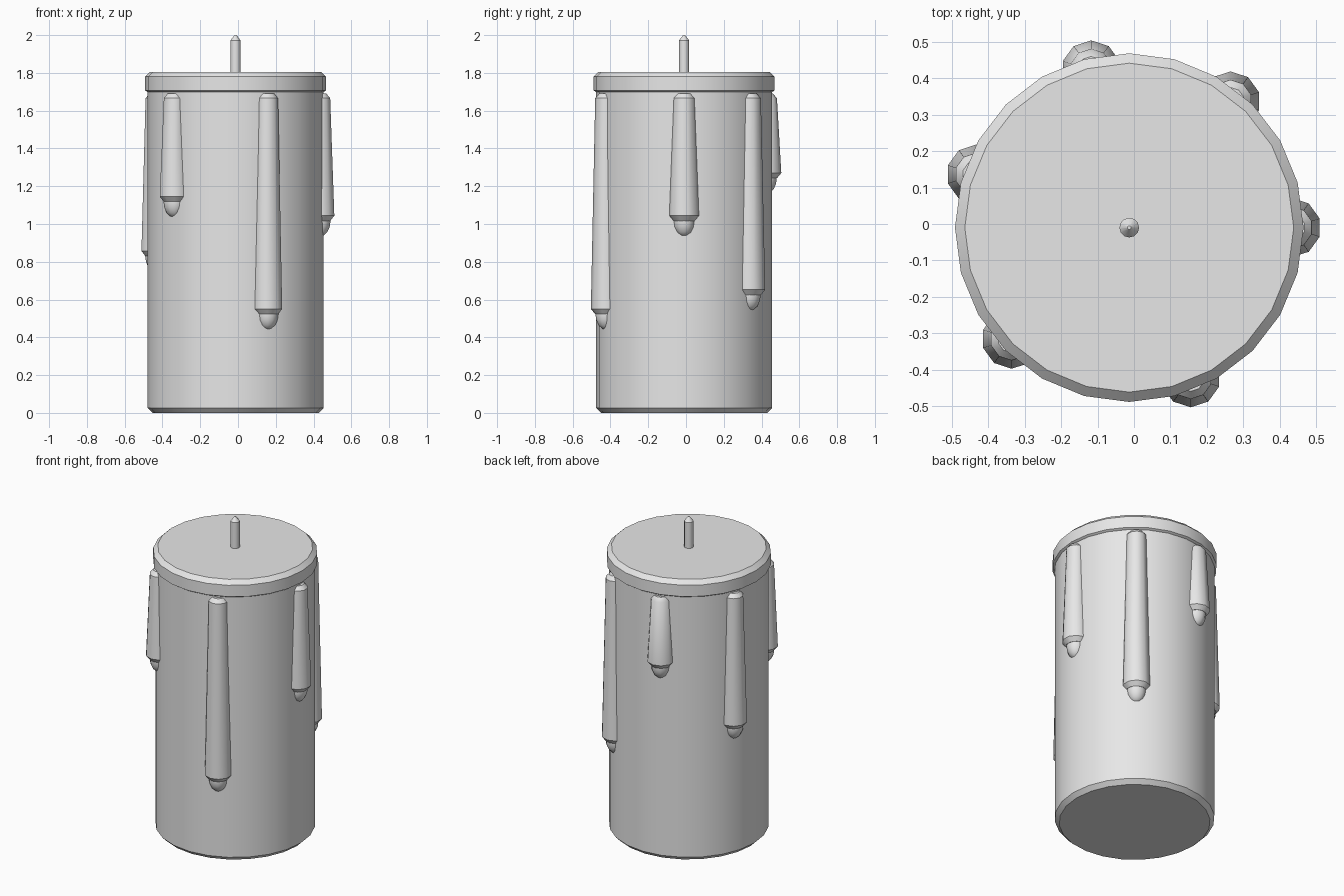
import bpy
import math

if "Cube" in bpy.data.objects:
    bpy.data.objects.remove(bpy.data.objects["Cube"], do_unlink=True)

CENTRE_X, CENTRE_Y = -0.013, -0.01

wax = bpy.data.materials.new("pale grey wax")
wax.use_nodes = True
wax.diffuse_color = (0.8, 0.8, 0.8, 1)
wax.node_tree.nodes["Principled BSDF"].inputs["Base Color"].default_value = (0.8, 0.8, 0.8, 1)


def finish(obj):
    """Apply the wax material and smooth the curved sides only."""
    obj.data.materials.append(wax)
    bpy.ops.object.select_all(action="DESELECT")
    obj.select_set(True)
    bpy.context.view_layer.objects.active = obj
    bpy.ops.object.shade_smooth_by_angle(angle=math.radians(37))
    return obj


def turned(name, profile, sides, x, y):
    """Closed solid turned around z from (radius, height) points, bottom first."""
    verts = []
    for radius, z in profile:
        for i in range(sides):
            a = math.pi / 2 + math.tau * i / sides
            verts.append((radius * math.cos(a), radius * math.sin(a), z))
    faces = [list(range(sides))[::-1]]
    for ring in range(len(profile) - 1):
        low, high = ring * sides, (ring + 1) * sides
        for i in range(sides):
            j = (i + 1) % sides
            faces.append((low + i, low + j, high + j, high + i))
    top = (len(profile) - 1) * sides
    faces.append(list(range(top, top + sides)))
    mesh = bpy.data.meshes.new(name)
    mesh.from_pydata(verts, [], faces)
    obj = bpy.data.objects.new(name, mesh)
    obj.location = (x, y, 0)
    bpy.context.collection.objects.link(obj)
    return finish(obj)


# Candle body, rim and wick
turned("candle_body", [(0.44, 0), (0.466, 0.026), (0.466, 1.72), (0.44, 1.745)],
       24, CENTRE_X, CENTRE_Y)
turned("top_rim", [(0.453, 1.69), (0.479, 1.707), (0.479, 1.78), (0.452, 1.806)],
       24, CENTRE_X, CENTRE_Y)
turned("wick", [(0.027, 1.78), (0.027, 1.972), (0.005, 2.0)],
       12, CENTRE_X, CENTRE_Y)

# Wax drips: direction around the candle in degrees, height of the widest ring
drips = [(0, 1.044), (51.3, 0.652), (103.6, 1.27),
         (160.8, 0.857), (223.4, 1.145), (292.3, 0.551)]
for number, (angle, low) in enumerate(drips, 1):
    x = CENTRE_X + 0.445 * math.cos(math.radians(angle))
    y = CENTRE_Y + 0.445 * math.sin(math.radians(angle))
    turned(f"wax_drip_{number}",
           [(0.06, low - 0.027), (0.082, low), (0.059, 1.666), (0.038, 1.69)],
           10, x, y)
    # Rounded droplet hanging from the drip
    bpy.ops.mesh.primitive_uv_sphere_add(segments=12, ring_count=8, radius=0.058,
                                         location=(x, y, low - 0.027))
    drop = bpy.context.object
    drop.name = f"drip_drop_{number}"
    drop.scale.z = 1.45
    finish(drop)
